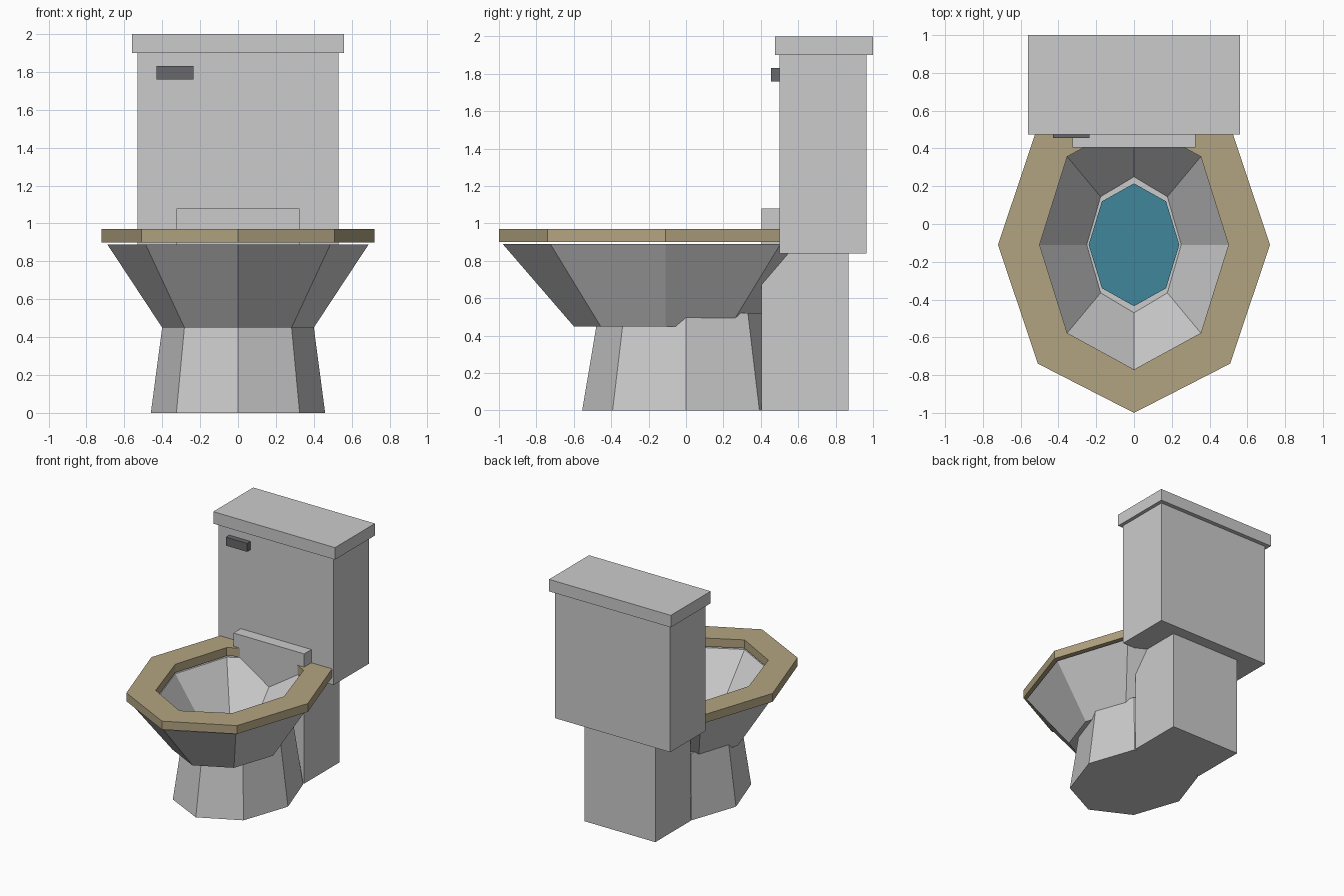
import bpy, math

if "Cube" in bpy.data.objects:
    bpy.data.objects.remove(bpy.data.objects["Cube"])

CY = -0.11  # centre of bowl and seat along y


def material(name, rgb):
    m = bpy.data.materials.new(name)
    m.diffuse_color = (*rgb, 1)
    m.use_nodes = True
    m.node_tree.nodes["Principled BSDF"].inputs["Base Color"].default_value = m.diffuse_color
    return m


def make(name, verts, faces, mat=None):
    me = bpy.data.meshes.new(name)
    me.from_pydata(verts, [], faces)
    ob = bpy.data.objects.new(name, me)
    bpy.context.collection.objects.link(ob)
    if mat:
        me.materials.append(mat)
    return ob


def octagon_loft(name, rings, cy, closed=False, mat=None):
    """Join eight-sided oval rings (rx, ry, z); cap the ends or close the loop."""
    n, k = 8, len(rings)
    verts = [(rx * math.cos(i * math.tau / n), cy + ry * math.sin(i * math.tau / n), z)
             for rx, ry, z in rings for i in range(n)]
    faces = []
    for r in range(k if closed else k - 1):
        a, b = r * n, (r + 1) % k * n
        faces += [(a + i, a + (i + 1) % n, b + (i + 1) % n, b + i) for i in range(n)]
    if not closed:
        faces += [tuple(reversed(range(n))), tuple(range((k - 1) * n, k * n))]
    return make(name, verts, faces, mat)


def box(name, x, y, z, mat=None):
    verts = [(a, b, c) for c in z for b in y for a in x]
    faces = [(0, 2, 3, 1), (4, 5, 7, 6), (0, 1, 5, 4),
             (2, 6, 7, 3), (0, 4, 6, 2), (1, 3, 7, 5)]
    return make(name, verts, faces, mat)


tan = material("seat_tan", (0.45, 0.37, 0.22))
teal = material("water_teal", (0.05, 0.24, 0.32))
dark = material("lever_grey", (0.14, 0.14, 0.15))

# Foot and bowl
octagon_loft("pedestal", [(0.46, 0.555, 0), (0.391, 0.468, 0.52)], 0)
octagon_loft("bowl", [(0.40, 0.49, 0.45), (0.69, 0.87, 0.89),
                      (0.50, 0.66, 0.89), (0.25, 0.36, 0.53)], CY)
octagon_loft("water", [(0.24, 0.325, 0.525), (0.24, 0.325, 0.54)], CY, mat=teal)

# Ring-shaped seat
octagon_loft("seat", [(0.72, 0.89, 0.90), (0.72, 0.89, 0.97),
                      (0.50, 0.66, 0.97), (0.50, 0.66, 0.90)], CY, closed=True, mat=tan)

# Rear column, tank, lid and flush lever
box("rear_column", (-0.325, 0.325), (0.405, 0.868), (0, 1.08))
box("tank", (-0.53, 0.53), (0.50, 0.965), (0.84, 1.90))
box("tank_lid", (-0.56, 0.56), (0.475, 1.0), (1.90, 2.0))
box("flush_lever", (-0.43, -0.235), (0.455, 0.51), (1.76, 1.83), dark)
